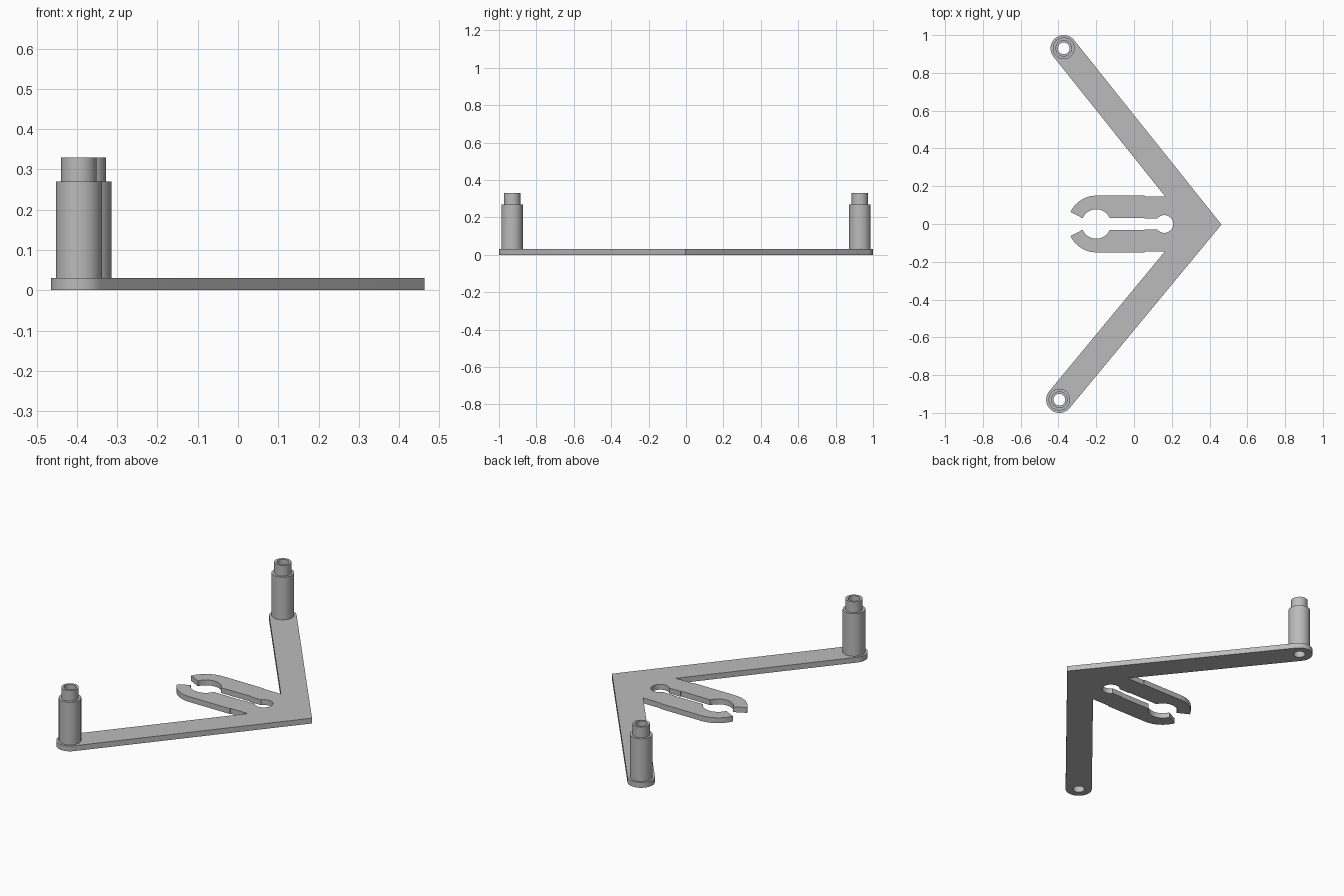
import bpy
import bmesh
from math import atan2, acos, hypot, cos, sin, pi, radians

cube = bpy.data.objects.get("Cube")
if cube:
    bpy.data.objects.remove(cube, do_unlink=True)

grey = bpy.data.materials.new("plain_grey")
grey.use_nodes = True
grey.diffuse_color = (0.5, 0.5, 0.5, 1)
grey.node_tree.nodes["Principled BSDF"].inputs["Base Color"].default_value = (0.5, 0.5, 0.5, 1)

THICK = 0.03
ARM_R = 0.07
BORE_R = 0.031
SEGS = 48
TIP = (0.463, -0.003)
BACK = (-0.372, 0.93)
FRONT = (-0.395, -0.93)


def arc(centre, radius, start, end, steps):
    angles = [start + (end - start) * i / steps for i in range(steps + 1)]
    return [(centre[0] + radius * cos(a), centre[1] + radius * sin(a)) for a in angles]


def finish(bm, name):
    bmesh.ops.recalc_face_normals(bm, faces=bm.faces)
    mesh = bpy.data.meshes.new(name)
    bm.to_mesh(mesh)
    bm.free()
    mesh.materials.append(grey)
    ob = bpy.data.objects.new(name, mesh)
    bpy.context.collection.objects.link(ob)
    bpy.ops.object.select_all(action='DESELECT')
    ob.select_set(True)
    bpy.context.view_layer.objects.active = ob
    bpy.ops.object.shade_smooth_by_angle(angle=radians(30))
    return ob


def arm(centre, side):
    """Rounded arm end and the corner where its inner edge meets the clip."""
    dx, dy = TIP[0] - centre[0], TIP[1] - centre[1]
    a = atan2(dy, dx) + side * acos(ARM_R / hypot(dx, dy))
    end = arc(centre, ARM_R, a, a + side * pi, 24)
    x, y = end[-1]
    slope = (TIP[0] - end[0][0]) / (TIP[1] - end[0][1])
    corner_y = side * 0.145
    return end + [(x + slope * (corner_y - y), corner_y)]


# Half of the spring clip: outer edge, jaw, round seat, slot, relief hole
JAW = (-0.2, 0)
clip = [(0.055, 0.145), (0.055, 0.15)]
clip += arc(JAW, 0.15, pi / 2, radians(155), 16)
clip += arc(JAW, 0.078, radians(157), radians(24), 24)
clip += [(0.055, 0.033), (0.055, 0.029)]
clip += arc((0.161, 0), 0.047, radians(142), 0, 20)
mirrored = [(x, -y) for x, y in reversed(clip[:-1])]

# Flat V-shaped plate with a bore at each arm end
outline = [TIP] + arm(BACK, 1) + clip + mirrored + arm(FRONT, -1)[::-1]
bm = bmesh.new()
loops = [outline] + [arc(c, BORE_R, 0, 2 * pi, SEGS)[:-1] for c in (BACK, FRONT)]
for loop in loops:
    verts = [bm.verts.new((x, y, 0)) for x, y in loop]
    for i, v in enumerate(verts):
        bm.edges.new((v, verts[i - 1]))
bmesh.ops.triangle_fill(bm, edges=bm.edges[:], use_beauty=True, normal=(0, 0, 1))
top = bmesh.ops.extrude_face_region(bm, geom=bm.faces[:])["geom"]
bmesh.ops.translate(bm, vec=(0, 0, THICK), verts=[g for g in top if isinstance(g, bmesh.types.BMVert)])
finish(bm, "v_plate_with_clip")


# Stepped hollow posts
def post(name, centre):
    profile = [(BORE_R, THICK), (0.0575, THICK), (0.0575, 0.27),
               (0.044, 0.27), (0.044, 0.33), (BORE_R, 0.33)]
    bm = bmesh.new()
    rings = [[bm.verts.new((x, y, z)) for x, y in arc(centre, r, 0, 2 * pi, SEGS)[:-1]]
             for r, z in profile]
    for k, ring in enumerate(rings):
        prev = rings[k - 1]
        for i in range(SEGS):
            bm.faces.new((prev[i - 1], prev[i], ring[i], ring[i - 1]))
    finish(bm, name)


post("back_post", BACK)
post("front_post", FRONT)
